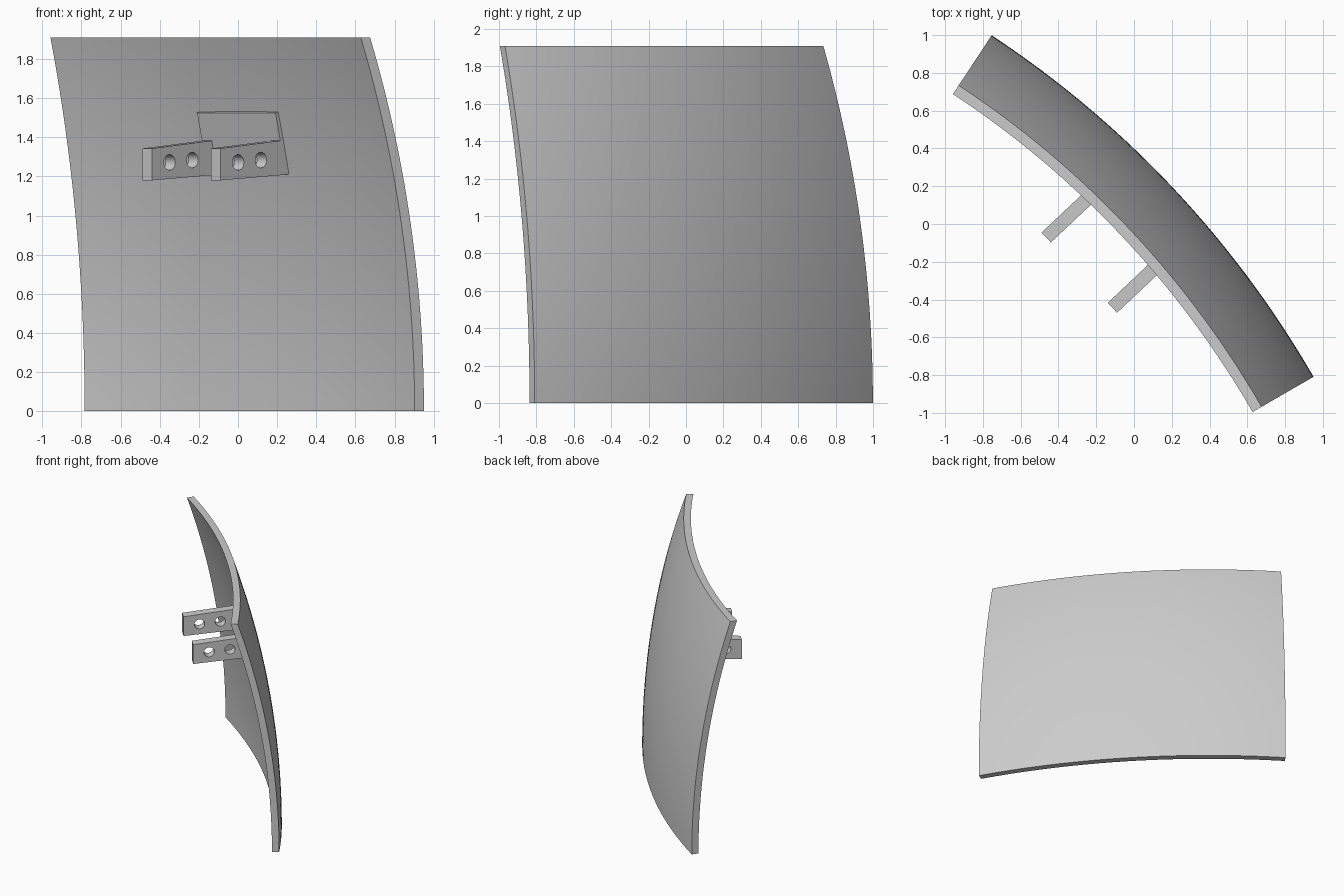
import bpy, bmesh
from math import sin, cos, pi, radians, sqrt
from mathutils import Matrix, Vector

if "Cube" in bpy.data.objects:
    bpy.data.objects.remove(bpy.data.objects["Cube"])

AXIS = Vector((-3.726, -3.509, 0))      # vertical axis the panel curves around
MID, HALF = radians(43.3), radians(13.3)  # middle direction and half sweep
RADIUS, BULGE, THICK, HEIGHT = 5.40, 5.9, 0.055, 1.91

grey = bpy.data.materials.new("plain grey")
grey.use_nodes = True
grey.diffuse_color = (0.6, 0.6, 0.6, 1)
grey.node_tree.nodes["Principled BSDF"].inputs["Base Color"].default_value = (0.6, 0.6, 0.6, 1)


def select_only(obj):
    bpy.ops.object.select_all(action="DESELECT")
    obj.select_set(True)
    bpy.context.view_layer.objects.active = obj


def smooth(obj):
    select_only(obj)
    bpy.ops.object.shade_smooth_by_angle(angle=radians(30))


def drop(z):
    """How far the panel leans inward at height z."""
    return BULGE - sqrt(BULGE ** 2 - z ** 2)


# Curved panel: double-walled profile swept around the axis
def make_panel(steps=28, sweeps=40):
    heights = [HEIGHT * i / steps for i in range(steps + 1)]
    profile = [(RADIUS - drop(z), z) for z in heights]
    profile += [(RADIUS - THICK - drop(z), z) for z in reversed(heights)]
    bm = bmesh.new()
    start = MID - HALF
    verts = [bm.verts.new(AXIS + Vector((r * cos(start), r * sin(start), z))) for r, z in profile]
    edges = [bm.edges.new((verts[i - 1], verts[i])) for i in range(len(verts))]
    bmesh.ops.spin(bm, geom=verts + edges, cent=AXIS, axis=(0, 0, 1),
                   angle=2 * HALF, steps=sweeps, use_duplicate=False)
    bmesh.ops.holes_fill(bm, edges=bm.edges[:], sides=0)
    bmesh.ops.recalc_face_normals(bm, faces=bm.faces[:])
    mesh = bpy.data.meshes.new("curved_panel")
    bm.to_mesh(mesh)
    bm.free()
    mesh.materials.append(grey)
    obj = bpy.data.objects.new("curved_panel", mesh)
    bpy.context.collection.objects.link(obj)
    smooth(obj)


# Flat outline (radius, height) with holes, given thickness along the panel
def make_slab(name, outlines, offset, half_width):
    curve = bpy.data.curves.new(name, "CURVE")
    curve.dimensions = "2D"
    curve.fill_mode = "BOTH"
    curve.extrude = half_width
    for outline in outlines:
        spline = curve.splines.new("POLY")
        spline.points.add(len(outline) - 1)
        for point, (r, z) in zip(spline.points, outline):
            point.co = (r, z, 0, 1)
        spline.use_cyclic_u = True
    curve.materials.append(grey)
    obj = bpy.data.objects.new(name, curve)
    bpy.context.collection.objects.link(obj)
    out, up = Vector((cos(MID), sin(MID), 0)), Vector((0, 0, 1))
    along = out.cross(up)
    turn = Matrix((out, up, along)).transposed().to_4x4()
    obj.matrix_world = Matrix.Translation(AXIS + along * offset) @ turn
    select_only(obj)
    bpy.ops.object.convert(target="MESH")
    smooth(bpy.context.view_layer.objects.active)


def circle(r, z, radius, sides=32):
    return [(r + radius * cos(2 * pi * i / sides), z + radius * sin(2 * pi * i / sides))
            for i in range(sides)]


make_panel()

# Mounting plate lying against the hollow side
tangent, normal = Vector((-0.233, 0.972)), Vector((0.972, 0.233))
face = Vector((5.155, 1.367))
plate = [face + tangent * t + normal * n
         for t, n in ((-0.163, 0), (-0.163, 0.032), (0.163, 0.032), (0.163, 0))]
make_slab("mounting_plate", [plate], -0.01, 0.292)

# Two drilled lugs standing on the plate
lug = [(4.731, 1.18), (5.205, 1.21), (5.175, 1.385), (4.731, 1.343)]
holes = [circle(4.855, 1.272, 0.04), circle(5.015, 1.284, 0.04)]
for side, offset in (("right", -0.265), ("left", 0.246)):
    make_slab(side + "_lug", [lug] + holes, offset, 0.036)
